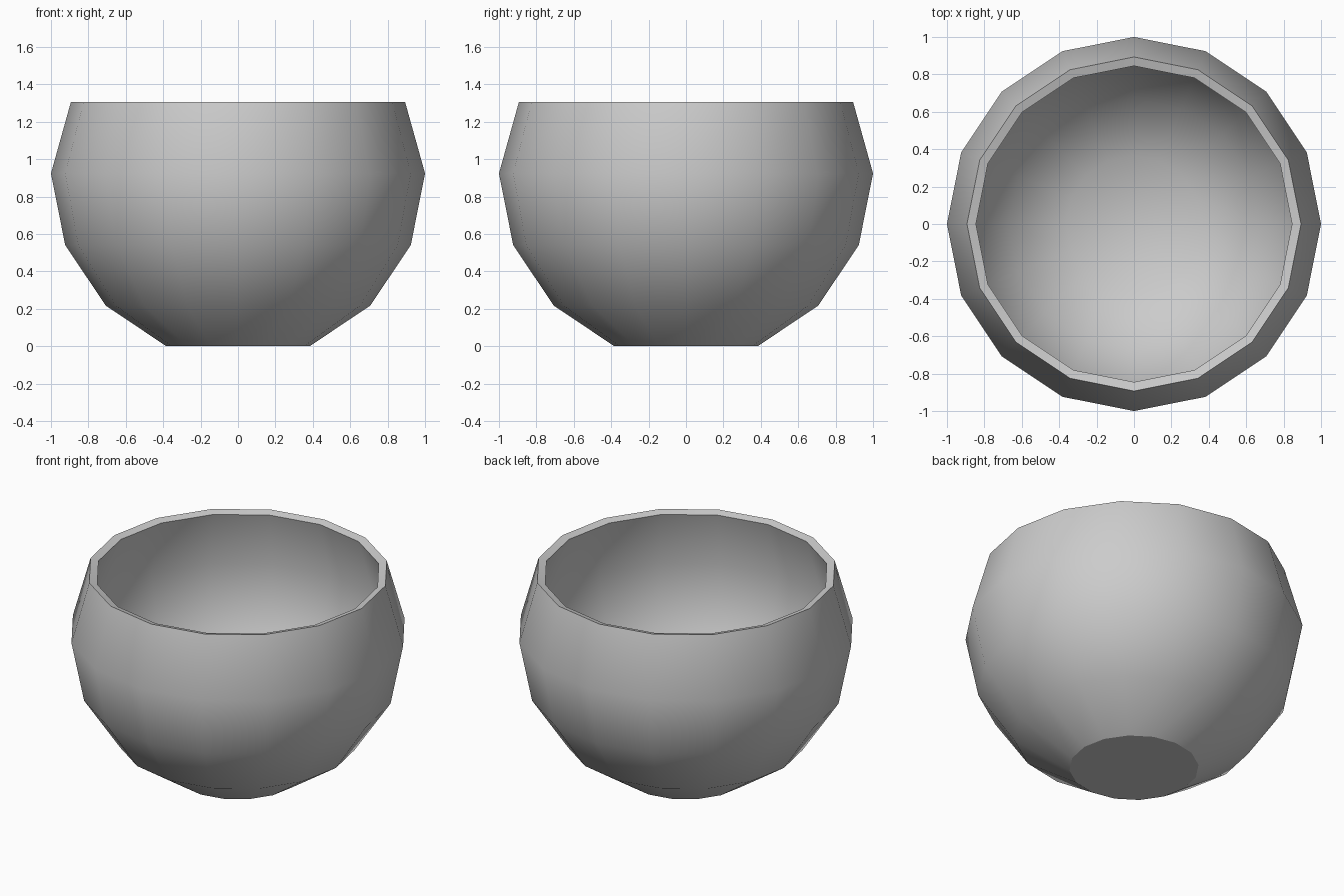
import bpy, bmesh
from math import cos, sin, pi

if "Cube" in bpy.data.objects:
    bpy.data.objects.remove(bpy.data.objects["Cube"])

SIDES = 16
# wall profile (radius, z): outer foot up to the rim, then down the inside
profile = [(0.383, 0), (0.707, 0.217), (0.924, 0.541), (1.0, 0.924), (0.893, 1.307),
           (0.845, 1.293), (0.95, 0.926), (0.877, 0.561), (0.671, 0.252), (0.364, 0.046)]
RIM = 4

bm = bmesh.new()
rings = [[bm.verts.new((r * cos(2 * pi * i / SIDES), r * sin(2 * pi * i / SIDES), z))
          for i in range(SIDES)] for r, z in profile]

# walls
for a, b in zip(rings, rings[1:]):
    for i in range(SIDES):
        j = (i + 1) % SIDES
        bm.faces.new((a[i], a[j], b[j], b[i]))

# flat underside and inner floor
bm.faces.new(rings[0][::-1])
bm.faces.new(rings[-1])
for f in bm.faces:
    f.smooth = True

# crisp edges around the foot and both sides of the rim
for k in (0, RIM, RIM + 1):
    for i in range(SIDES):
        bm.edges.get((rings[k][i], rings[k][(i + 1) % SIDES])).smooth = False

bmesh.ops.recalc_face_normals(bm, faces=bm.faces)
mesh = bpy.data.meshes.new("bowl")
bm.to_mesh(mesh)
bm.free()
bpy.context.collection.objects.link(bpy.data.objects.new("bowl", mesh))
